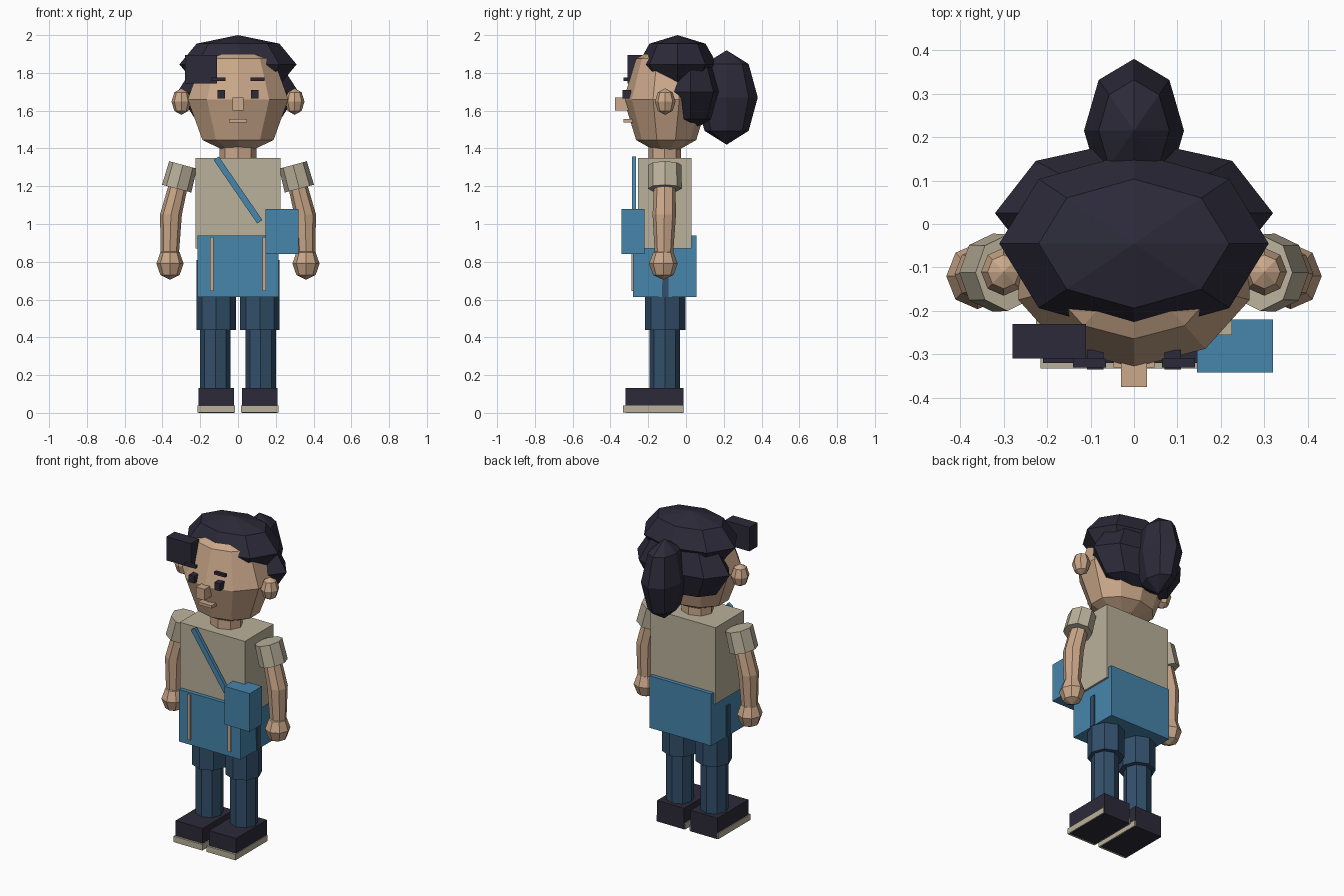
import bpy, bmesh, math
from mathutils import Matrix, Vector

if "Cube" in bpy.data.objects:
    bpy.data.objects.remove(bpy.data.objects["Cube"])


def material(name, r, g, b):
    m = bpy.data.materials.new(name)
    m.diffuse_color = [((c / 255 + 0.055) / 1.055) ** 2.4 for c in (r, g, b)] + [1]
    m.use_nodes = True
    m.node_tree.nodes["Principled BSDF"].inputs["Base Color"].default_value = m.diffuse_color
    return m


HAIR = material("dark_hair", 44, 42, 57)
SKIN = material("skin", 203, 168, 138)
SHIRT = material("beige_cloth", 186, 177, 155)
BLUE = material("blue_cloth", 71, 133, 171)
NAVY = material("navy_cloth", 50, 79, 106)


def finish(name, bm, mat):
    bmesh.ops.recalc_face_normals(bm, faces=bm.faces)
    me = bpy.data.meshes.new(name)
    bm.to_mesh(me)
    bm.free()
    me.materials.append(mat)
    ob = bpy.data.objects.new(name, me)
    bpy.context.collection.objects.link(ob)
    return ob


def box(name, x, y, z, mat):
    """Block from (min, max) pairs."""
    bm = bmesh.new()
    bmesh.ops.create_cube(bm, size=1)
    for v in bm.verts:
        v.co = [(a + b) / 2 + c * (b - a) for c, (a, b) in zip(v.co, (x, y, z))]
    return finish(name, bm, mat)


def loft(name, rings, mat, sides=8, matrix=None):
    """Join horizontal elliptical rings (x, y, z, rx, ry); zero radius makes a point."""
    bm = bmesh.new()
    loops = []
    for x, y, z, rx, ry in rings:
        if rx < 1e-6:
            loops.append([bm.verts.new((x, y, z))])
        else:
            angles = [2 * math.pi * i / sides for i in range(sides)]
            loops.append([bm.verts.new((x + rx * math.sin(a), y - ry * math.cos(a), z))
                          for a in angles])
    for low, high in zip(loops, loops[1:]):
        for i in range(sides):
            j = (i + 1) % sides
            quad = [low[i % len(low)], low[j % len(low)],
                    high[j % len(high)], high[i % len(high)]]
            bm.faces.new(list(dict.fromkeys(quad)))
    for loop in (loops[0], loops[-1]):
        if len(loop) > 1:
            bm.faces.new(loop)
    if matrix:
        bm.transform(matrix)
    return finish(name, bm, mat)


def ball(name, c, r, mat, sides=8):
    """Coarse faceted ellipsoid."""
    rings = []
    for k in range(5):
        a = math.pi * (k / 4 - 0.5)
        w = math.cos(a)
        rings.append((c[0], c[1], c[2] + r[2] * math.sin(a), r[0] * w, r[1] * w))
    return loft(name, rings, mat, sides)


# Head and hair
ball("head", (0, -0.105, 1.66), (0.28, 0.225, 0.305), SKIN, 10)
ball("hair_cap", (0, -0.045, 1.845), (0.31, 0.21, 0.155), HAIR)
ball("back_hair", (0, 0.025, 1.70), (0.32, 0.17, 0.205), HAIR)
ball("ponytail", (0, 0.215, 1.67), (0.115, 0.165, 0.25), HAIR)
box("fringe_block", (-0.28, -0.11), (-0.31, -0.23), (1.745, 1.895), HAIR)

# Face
box("nose", (-0.03, 0.03), (-0.375, -0.30), (1.60, 1.67), SKIN)
box("mouth", (-0.047, 0.047), (-0.33, -0.27), (1.537, 1.555), SKIN)
for side, s in (("right", -1), ("left", 1)):
    def span(a, b):
        return tuple(sorted((s * a, s * b)))

    box(side + "_eye", span(0.07, 0.108), (-0.335, -0.29), (1.665, 1.71), HAIR)
    box(side + "_eyebrow", span(0.065, 0.14), (-0.33, -0.31), (1.757, 1.775), HAIR)
    ball(side + "_ear", (s * 0.30, -0.11, 1.648), (0.052, 0.055, 0.07), SKIN)

    # Arm
    tilt = Matrix.Translation(Vector((s * 0.308, -0.112, 1.25))) @ \
        Matrix.Rotation(math.radians(-15 * s), 4, 'Y')
    loft(side + "_sleeve", [(0, 0, -0.065, 0.08, 0.09), (0, 0, 0.065, 0.076, 0.088)],
         SHIRT, 8, tilt)
    loft(side + "_arm", [(s * 0.362, -0.117, 0.80, 0.046, 0.046),
                         (s * 0.355, -0.115, 1.05, 0.058, 0.062),
                         (s * 0.305, -0.112, 1.25, 0.05, 0.055)], SKIN)
    ball(side + "_hand", (s * 0.36, -0.12, 0.79), (0.072, 0.076, 0.085), SKIN)

    # Leg and shoe
    loft(side + "_shorts_leg", [(s * 0.116, -0.11, 0.44, 0.105, 0.107),
                                (s * 0.116, -0.11, 0.68, 0.105, 0.107)], NAVY)
    loft(side + "_lower_leg", [(s * 0.12, -0.112, 0.10, 0.08, 0.08),
                               (s * 0.12, -0.112, 0.46, 0.08, 0.08)], NAVY)
    box(side + "_shoe", span(0.022, 0.21), (-0.32, -0.013), (0, 0.132), HAIR)
    box(side + "_sole", span(0.015, 0.215), (-0.333, -0.015), (0.001, 0.038), SHIRT)

    # Tunic trim
    box(side + "_front_trim", span(0.131, 0.149), (-0.289, -0.27), (0.645, 0.93), SKIN)
    box(side + "_side_slit", span(0.20, 0.221), (-0.125, -0.092), (0.613, 0.81), NAVY)

# Body
loft("neck", [(0, -0.113, 1.32, 0.097, 0.086), (0, -0.113, 1.44, 0.097, 0.086)], SKIN)
box("shirt", (-0.226, 0.226), (-0.255, 0.03), (0.87, 1.35), SHIRT)
box("tunic_skirt", (-0.214, 0.214), (-0.28, 0.055), (0.613, 0.94), BLUE)

# Shoulder bag with its strap
box("bag", (0.145, 0.32), (-0.342, -0.22), (0.84, 1.08), BLUE)
strap = box("bag_strap", (-0.0165, 0.0165), (-0.01, 0.01), (-0.204, 0.204), BLUE)
strap.location = (0.0, -0.275, 1.18)
strap.rotation_euler = (0, math.radians(-34.5), 0)
